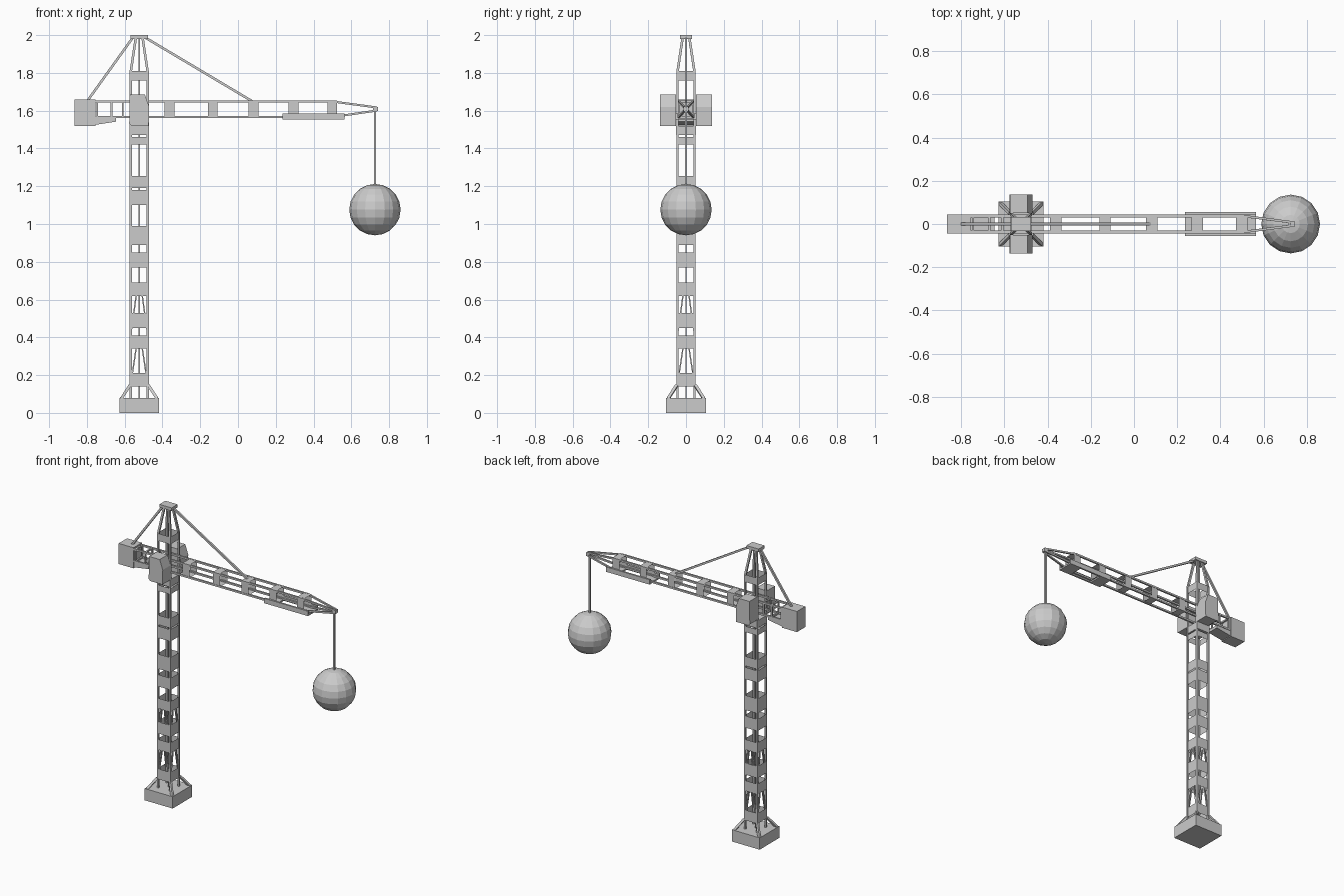
import bpy, bmesh
from mathutils import Vector

if "Cube" in bpy.data.objects:
    bpy.data.objects.remove(bpy.data.objects["Cube"])

TX = -0.523          # tower axis
T = 0.05             # tower half width
JY, JZ0, JZ1 = 0.037, 1.567, 1.648   # jib chord positions


def finish(name, bm):
    bmesh.ops.recalc_face_normals(bm, faces=bm.faces)
    me = bpy.data.meshes.new(name)
    bm.to_mesh(me)
    bm.free()
    ob = bpy.data.objects.new(name, me)
    bpy.context.collection.objects.link(ob)
    return ob


def add_bar(bm, a, b, w=0.012, w2=None):
    """Square bar from a to b, optionally tapered."""
    a, b = Vector(a), Vector(b)
    d = (b - a).normalized()
    ref = Vector((0, 1, 0)) if abs(d.y) < 0.9 else Vector((1, 0, 0))
    u = d.cross(ref).normalized()
    v = d.cross(u)
    rings = []
    for p, s in ((a, w / 2), (b, (w2 or w) / 2)):
        rings.append([bm.verts.new(p + u * i * s + v * j * s)
                      for i, j in ((-1, -1), (1, -1), (1, 1), (-1, 1))])
    r0, r1 = rings
    for k in range(4):
        bm.faces.new((r0[k], r0[(k + 1) % 4], r1[(k + 1) % 4], r1[k]))
    bm.faces.new(r0[::-1])
    bm.faces.new(r1)


def bars(name, segs, w=0.012):
    bm = bmesh.new()
    for a, b in segs:
        add_bar(bm, a, b, w)
    return finish(name, bm)


def box(name, x0, x1, y0, y1, z0, z1):
    return prism(name, [(x0, z0), (x1, z0), (x1, z1), (x0, z1)], y0, y1)


def prism(name, prof, y0, y1):
    """Extrude an xz profile along y."""
    bm = bmesh.new()
    f = bm.faces.new([bm.verts.new((x, y0, z)) for x, z in prof])
    ext = bmesh.ops.extrude_face_region(bm, geom=[f])
    vs = [g for g in ext["geom"] if isinstance(g, bmesh.types.BMVert)]
    bmesh.ops.translate(bm, verts=vs, vec=(0, y1 - y0, 0))
    return finish(name, bm)


def sleeves(name, loops):
    """Open four-sided sleeves between pairs of corner loops."""
    bm = bmesh.new()
    for la, lb in loops:
        a = [bm.verts.new(p) for p in la]
        b = [bm.verts.new(p) for p in lb]
        for k in range(4):
            bm.faces.new((a[k], a[(k + 1) % 4], b[(k + 1) % 4], b[k]))
    return finish(name, bm)


CORNERS = ((-1, -1), (1, -1), (1, 1), (-1, 1))


def sq(z, h=T):
    return [(TX + i * h, j * h, z) for i, j in CORNERS]


def jib_sq(x):
    return [(x, i * 0.041, 1.609 + j * 0.044) for i, j in CORNERS]


# Base block and corner braces
box("base_block", TX - 0.105, TX + 0.105, -0.105, 0.105, 0, 0.08)
bars("base_braces", [((TX + i * 0.095, j * 0.095, 0.075), (TX + i * T, j * T, 0.145))
                     for i, j in CORNERS], 0.015)

# Tower legs, central rod and panel bands
L = T - 0.005
bars("tower_legs", [((TX + i * L, j * L, 0.07), (TX + i * L, j * L, 1.81)) for i, j in CORNERS])
bars("tower_centre_rod", [((TX, 0, 0.08), (TX, 0, 1.98))], 0.006)
BANDS = [(0.14, 0.21), (0.34, 0.41), (0.45, 0.53), (0.62, 0.69), (0.77, 0.85),
         (0.89, 0.99), (1.10, 1.18), (1.19, 1.255), (1.42, 1.46), (1.76, 1.81)]
sleeves("tower_bands", [(sq(a), sq(b)) for a, b in BANDS])
box("slewing_block", TX - T, TX + T, -0.053, 0.053, 1.47, 1.52)

# Diagonal bracing on the lower tower faces
segs = []
for s in (-1, 1):
    for f in (-1, 1):
        for za, zb in ((0.37, 0.15), (0.41, 0.65)):
            segs.append(((TX + s * L, f * L, za if za > 0.4 else zb),
                         (TX + s * 0.012, f * L, zb if za > 0.4 else za)))
            segs.append(((TX + f * L, s * L, za if za > 0.4 else zb),
                         (TX + f * L, s * 0.012, zb if za > 0.4 else za)))
bars("tower_diagonals", segs, 0.007)

# Peak
bars("peak_legs", [((TX + i * L, j * L, 1.805), (TX + i * 0.018, j * 0.018, 1.985))
                   for i, j in CORNERS], 0.013)
box("peak_cap", TX - 0.046, TX + 0.046, -0.032, 0.032, 1.98, 2.0)

# Cabins on both sides of the tower
cab = [(TX - 0.053, 1.53), (TX - 0.04, 1.52), (TX + 0.05, 1.52), (TX + 0.053, 1.62),
       (TX + 0.03, 1.685), (TX - 0.05, 1.685)]
for name, s in (("cabin_front", -1), ("cabin_back", 1)):
    y0, y1 = sorted((s * 0.052, s * 0.137))
    prism(name, cab, y0, y1)

# Jib chords, tapered nose and bands
chords = [(y, z) for y in (-JY, JY) for z in (JZ0, JZ1)]
bars("jib_chords", [((-0.76, y, z), (0.51, y, z)) for y, z in chords])
bars("jib_nose", [((0.505, y, z), (0.735, y * 0.2, 1.609 + (z - 1.609) * 0.2))
                  for y, z in chords], 0.011)
box("jib_tip", 0.715, 0.742, -0.013, 0.013, 1.597, 1.62)
sleeves("jib_bands", [(jib_sq(a), jib_sq(a + 0.052))
                      for a in (-0.388, -0.16, 0.056, 0.267, 0.473)])

# Counter jib posts and ties
bars("counter_jib_posts",
     [((x, s * JY, JZ0), (x, s * JY, JZ1)) for x in (-0.745, -0.67, -0.61) for s in (-1, 1)]
     + [((x, -JY, z), (x, JY, z)) for x in (-0.745, -0.67, -0.61) for z in (JZ0, JZ1)], 0.01)

# Counterweight with tapered underside
box("counterweight", -0.866, -0.755, -0.045, 0.045, 1.52, 1.66)
prism("counterweight_shelf", [(-0.756, 1.525), (-0.645, 1.542), (-0.645, 1.562), (-0.756, 1.562)],
      -0.04, 0.04)

# Trolley frame hanging under the jib
for name, y0, y1 in (("trolley_rail_front", -0.055, -0.043), ("trolley_rail_back", 0.043, 0.055)):
    prism(name, [(0.235, 1.552), (0.565, 1.552), (0.565, 1.585), (0.235, 1.585)], y0, y1)
box("trolley_end_inner", 0.235, 0.315, -0.044, 0.044, 1.552, 1.562)
box("trolley_end_outer", 0.475, 0.565, -0.044, 0.044, 1.552, 1.562)

# Stay cables and hoist rope
bars("stay_cables", [((TX - 0.035, 0, 1.985), (-0.795, 0, 1.655)),
                     ((TX + 0.035, 0, 1.985), (0.075, 0, 1.65))], 0.013)
bars("hoist_rope", [((0.725, 0, 1.605), (0.725, 0, 1.19))])

# Wrecking ball
bm = bmesh.new()
bmesh.ops.create_uvsphere(bm, u_segments=16, v_segments=10, radius=0.136)
bmesh.ops.translate(bm, verts=bm.verts, vec=(0.725, 0, 1.076))
finish("wrecking_ball", bm)
